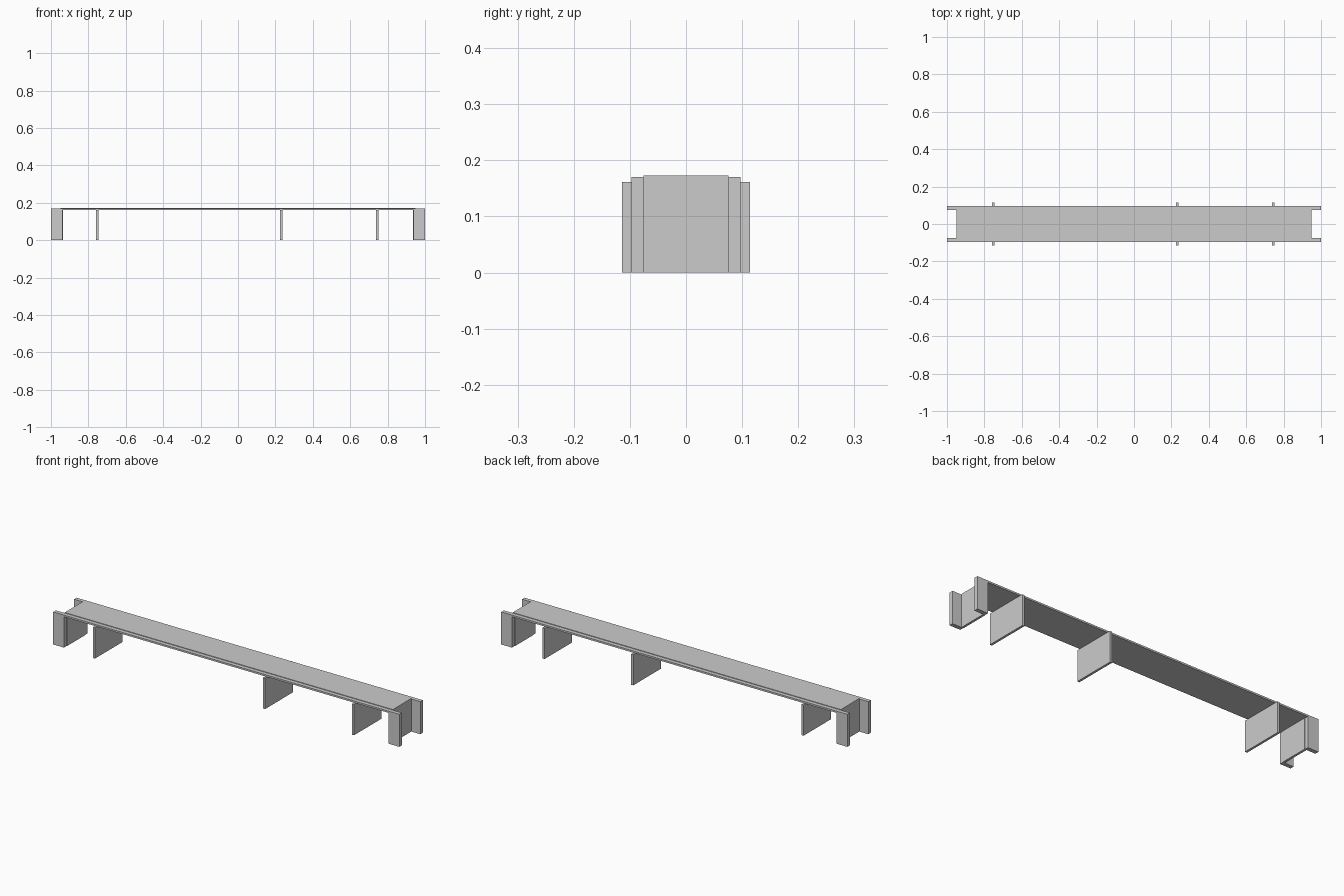
import bpy

if "Cube" in bpy.data.objects:
    bpy.data.objects.remove(bpy.data.objects["Cube"])


def box(name, x, y, z):
    """Box spanning the (min, max) pairs on each axis."""
    bpy.ops.mesh.primitive_cube_add(size=1, location=[sum(a) / 2 for a in (x, y, z)])
    ob = bpy.context.object
    ob.name = name
    ob.scale = [a[1] - a[0] for a in (x, y, z)]
    bpy.ops.object.transform_apply(location=False, rotation=False, scale=True)
    return ob


def span(a, b, sign):
    return tuple(sorted((a * sign, b * sign)))


# Long top board
box("deck", (-0.948, 0.948), (-0.076, 0.076), (0.161, 0.173))

# Edge rails and the corner posts they rest on
for sy, side in ((-1, "front"), (1, "back")):
    y = span(0.076, 0.097, sy)
    box(f"{side}_rail", (-0.938, 0.938), y, (0.161, 0.170))
    for sx, end in ((-1, "left"), (1, "right")):
        box(f"{side}_{end}_post", span(0.938, 1.0, sx), y, (0, 0.170))

# End walls between the posts
for sx, end in ((-1, "left"), (1, "right")):
    box(f"{end}_end_wall", span(0.936, 0.948, sx), (-0.076, 0.076), (0, 0.161))

# Cross panels supporting the deck
for i, x in enumerate((-0.753, 0.231, 0.744)):
    box(f"cross_panel_{i + 1}", (x - 0.006, x + 0.006), (-0.114, 0.114), (0, 0.161))
